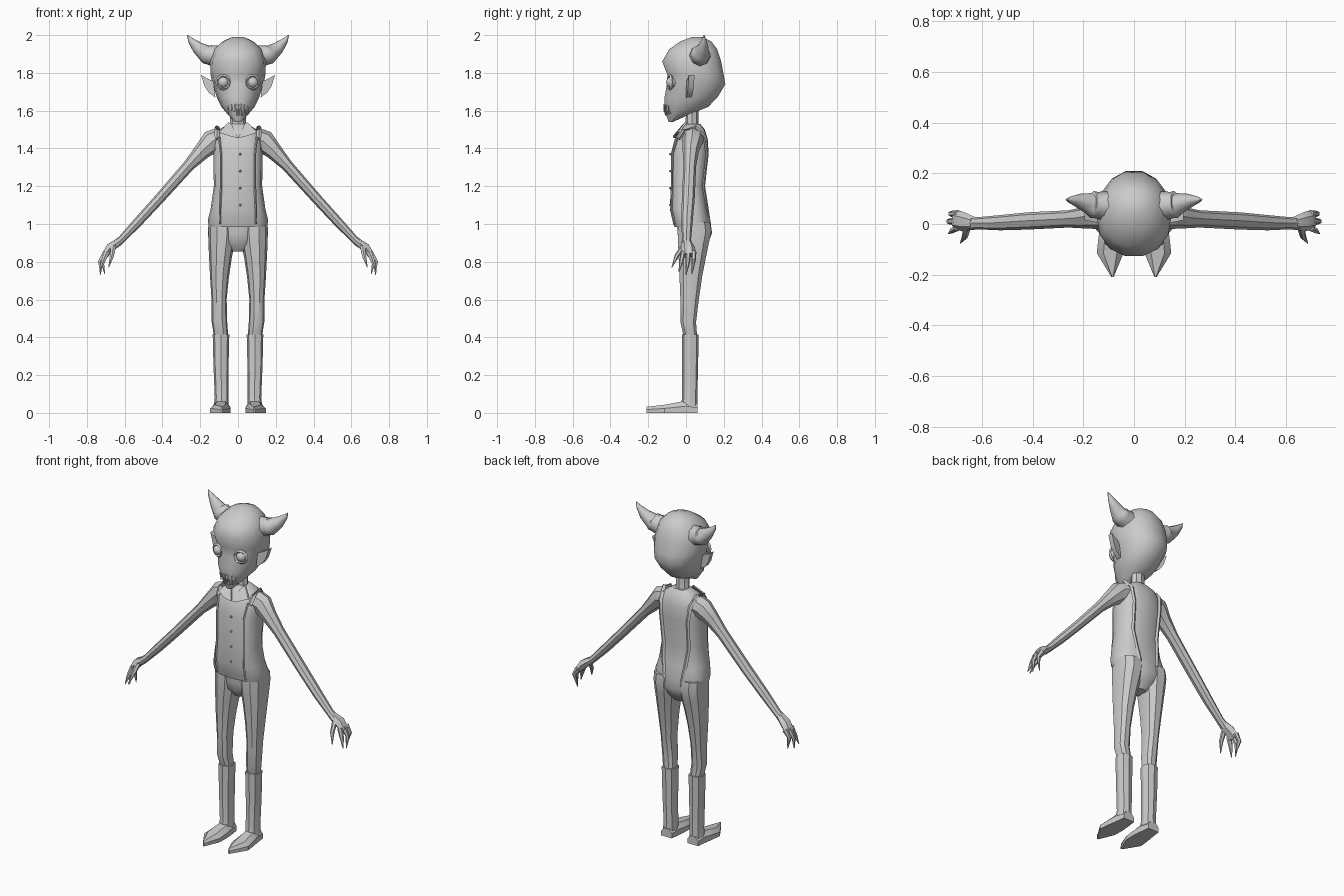
import bpy, bmesh, math
from mathutils import Vector

grey = bpy.data.materials.new("plain grey")
grey.diffuse_color = (0.6, 0.6, 0.6, 1)


def finish(name, bm, mirror=False, angle=35):
    """Turn a bmesh into a named, shaded object."""
    bmesh.ops.recalc_face_normals(bm, faces=bm.faces)
    me = bpy.data.meshes.new(name)
    bm.to_mesh(me)
    bm.free()
    me.materials.append(grey)
    ob = bpy.data.objects.new(name, me)
    bpy.context.collection.objects.link(ob)
    bpy.ops.object.select_all(action='DESELECT')
    ob.select_set(True)
    bpy.context.view_layer.objects.active = ob
    bpy.ops.object.shade_smooth_by_angle(angle=math.radians(angle))
    if mirror:
        ob.modifiers.new("mirror", 'MIRROR')
    return ob


def skin(bm, rings):
    """Bridge equal-length rings of points and cap both ends."""
    vs = [[bm.verts.new(p) for p in r] for r in rings]
    n = len(vs[0])
    for a, b in zip(vs, vs[1:]):
        for i in range(n):
            j = (i + 1) % n
            bm.faces.new((a[i], a[j], b[j], b[i]))
    bm.faces.new(vs[0])
    bm.faces.new(vs[-1])


def stack(name, levels, n=12, p=2.0, mirror=False, angle=35):
    """Horizontal rings: (z, centre x, half width, front y, back y)."""
    rings = []
    for z, cx, w, yf, yb in levels:
        ring = []
        for i in range(n):
            a = 2 * math.pi * i / n
            c, s = math.cos(a), math.sin(a)
            ring.append((cx + w * math.copysign(abs(c) ** (2 / p), c),
                         (yf + yb) / 2 + (yb - yf) / 2 * math.copysign(abs(s) ** (2 / p), s), z))
        rings.append(ring)
    bm = bmesh.new()
    skin(bm, rings)
    return finish(name, bm, mirror, angle)


def tube(bm, path, n=8):
    """Rings across a path: (x, y, z, radius along y, radius across)."""
    pts = [Vector(q[:3]) for q in path]
    rings = []
    for i, q in enumerate(path):
        t = (pts[min(i + 1, len(pts) - 1)] - pts[max(i - 1, 0)]).normalized()
        u = Vector((0, 1, 0))
        u = (u - t * u.dot(t)).normalized()
        v = t.cross(u)
        rings.append([pts[i] + u * q[3] * math.cos(2 * math.pi * k / n)
                      + v * q[4] * math.sin(2 * math.pi * k / n) for k in range(n)])
    skin(bm, rings)


def tubes(name, paths, n=8, mirror=True, angle=35):
    bm = bmesh.new()
    for p in paths:
        tube(bm, p, n)
    return finish(name, bm, mirror, angle)


# Head and neck
stack("head", [
    (1.54, 0, .018, -.092, -.07), (1.575, 0, .05, -.105, .01), (1.62, 0, .088, -.115, .12),
    (1.67, 0, .112, -.117, .17), (1.74, 0, .135, -.105, .212), (1.79, 0, .145, -.102, .203),
    (1.86, 0, .148, -.13, .19), (1.925, 0, .125, -.092, .168), (1.968, 0, .08, -.03, .135),
    (1.99, 0, .03, .03, .085)], n=14, p=2.15, angle=50)
stack("neck", [(1.46, 0, .055, -.01, .085), (1.53, 0, .042, -.002, .065), (1.63, 0, .04, 0, .065)], n=8)

# Horns with a ridge near the base
tubes("horns", [[(.10, .07, 1.885, .06, .062), (.15, .075, 1.895, .052, .052),
                 (.165, .077, 1.90, .054, .053), (.175, .079, 1.905, .044, .045),
                 (.215, .09, 1.935, .03, .032), (.25, .095, 1.972, .014, .016),
                 (.268, .096, 2.0, .002, .002)]], angle=50)

# Pointed ears, thin leaf shapes
bm = bmesh.new()
outline = [(.12, 1.67), (.155, 1.695), (.178, 1.73), (.196, 1.79), (.165, 1.772), (.13, 1.755)]
skin(bm, [[(x, y + (x - .12) * .2, z) for x, z in outline] for y in (.0, .03)])
finish("ears", bm, True)

# Eyes: ball inside a raised rim
bm = bmesh.new()
bmesh.ops.create_uvsphere(bm, u_segments=12, v_segments=8, radius=.03)
bmesh.ops.translate(bm, vec=(.077, -.075, 1.75), verts=bm.verts)
finish("eyeballs", bm, True, 60)
bm = bmesh.new()
rim = []
for k in range(4):
    r, d = .034 + .009 * math.cos(k * math.pi / 2), .009 * math.sin(k * math.pi / 2)
    rim.append([(.077 + r * math.cos(i * math.pi / 6), -.083 + d + .25 * r * math.cos(i * math.pi / 6),
                 1.75 + r * math.sin(i * math.pi / 6)) for i in range(12)])
loops = [[bm.verts.new(p) for p in r] for r in rim]
for k in range(4):
    for i in range(12):
        a, b = loops[k], loops[(k + 1) % 4]
        bm.faces.new((a[i], a[(i + 1) % 12], b[(i + 1) % 12], b[i]))
finish("eye_rims", bm, True, 50)

# Interlocking teeth around the muzzle
teeth = []
for i in range(-3, 4):
    x = i * .018
    y = -.006 - .108 * math.sqrt(1 - (x / .088) ** 2)
    top = 1.635 - 3 * x * x
    teeth.append([(x, y, top, .005, .008), (x * .9, y - .004, top - .04, .001, .001)])
    teeth.append([(x * .8 + .007, y + .008, 1.575 + 3 * x * x, .005, .007),
                  (x * .85 + .007, y - .003, 1.612, .001, .001)])
tubes("teeth", teeth, 4, False)

# Torso in a waistcoat
stack("waistcoat", [
    (.985, 0, .155, -.062, .125), (1.02, 0, .16, -.072, .128), (1.08, 0, .145, -.086, .115),
    (1.2, 0, .128, -.08, .10), (1.37, 0, .13, -.08, .12), (1.45, 0, .125, -.06, .115),
    (1.50, 0, .10, -.03, .10), (1.53, 0, .05, 0, .075)], n=16, p=2.7)
stack("trouser_seat", [
    (.855, 0, .035, -.005, .08), (.90, 0, .10, -.038, .115), (.95, 0, .14, -.045, .138),
    (1.02, 0, .15, -.048, .128)], n=12, p=2.4)

# Waistcoat side seams, shoulder straps and back straps
tubes("front_seams", [[(.095, -.062, 1.0, .006, .006), (.095, -.078, 1.08, .006, .006),
                       (.09, -.074, 1.2, .006, .006), (.09, -.073, 1.37, .006, .006),
                       (.10, -.045, 1.46, .006, .006)]], 4)
tubes("back_straps", [[(.06, .125, 1.0, .007, .012), (.075, .11, 1.1, .007, .012),
                       (.085, .094, 1.2, .007, .012), (.09, .112, 1.37, .007, .012),
                       (.10, .10, 1.46, .01, .014), (.112, .05, 1.512, .012, .014),
                       (.112, -.01, 1.495, .01, .014), (.11, -.04, 1.45, .008, .012)]], 4)

# Collar flaps
bm = bmesh.new()
flap = [(.0, -.066, 1.455), (.045, -.07, 1.465), (.10, -.045, 1.485), (.05, -.005, 1.54), (.035, -.015, 1.53)]
skin(bm, [[(x, y + d, z) for x, y, z in flap] for d in (0, .012)])
finish("collar", bm, True)

# Buttons
bm = bmesh.new()
for z in (1.1, 1.19, 1.28, 1.37):
    new = bmesh.ops.create_icosphere(bm, subdivisions=1, radius=.007)["verts"]
    bmesh.ops.translate(bm, vec=(.012, -.083, z), verts=new)
finish("buttons", bm)

# Arms
tubes("arms", [[(.085, .035, 1.455, .06, .06), (.14, .035, 1.435, .055, .062),
                (.19, .025, 1.385, .043, .045), (.26, .02, 1.31, .034, .031),
                (.42, .012, 1.13, .034, .027), (.53, .005, 1.01, .03, .025),
                (.615, .003, .92, .024, .02), (.65, .003, .89, .028, .022)]])

# Hands: palm, three clawed fingers and a thumb
tubes("hands", [
    [(.635, .003, .905, .026, .021), (.675, .01, .875, .038, .027), (.705, .015, .835, .038, .02)],
    [(.695, .042, .85, .013, .018), (.722, .04, .81, .012, .013), (.705, .032, .735, .002, .002)],
    [(.70, .012, .85, .014, .018), (.73, .01, .80, .012, .012), (.727, 0, .73, .002, .002)],
    [(.695, -.015, .85, .013, .017), (.715, -.025, .80, .011, .012), (.732, -.038, .745, .002, .002)],
    [(.66, -.015, .88, .014, .016), (.668, -.05, .83, .012, .012), (.685, -.075, .77, .002, .002)]], 6)

# Trouser legs and boots
stack("trouser_legs", [
    (.41, .09, .038, -.015, .06), (.48, .098, .041, -.031, .055), (.6, .10, .04, -.032, .07),
    (.72, .098, .05, -.037, .088), (.82, .093, .06, -.042, .108), (.9, .087, .07, -.046, .125),
    (.96, .084, .074, -.048, .138), (1.01, .083, .074, -.045, .13)], n=10, p=2.3, mirror=True)
stack("boot_shafts", [
    (.03, .089, .04, -.03, .062), (.08, .087, .036, -.02, .06), (.25, .09, .04, -.02, .064),
    (.415, .09, .044, -.022, .067)], n=8, p=2.6, mirror=True, angle=25)

# Pointed feet: sections along y of (y, centre x, half width, height)
bm = bmesh.new()
skin(bm, [[(cx - w, y, 0), (cx - w, y, h * .55), (cx - w * .5, y, h), (cx + w * .5, y, h),
           (cx + w, y, h * .55), (cx + w, y, 0)]
          for y, cx, w, h in ((.062, .088, .036, .05), (0, .088, .044, .065), (-.05, .09, .05, .055),
                              (-.115, .094, .053, .043), (-.21, .085, .004, .032))])
finish("feet", bm, True, 25)
